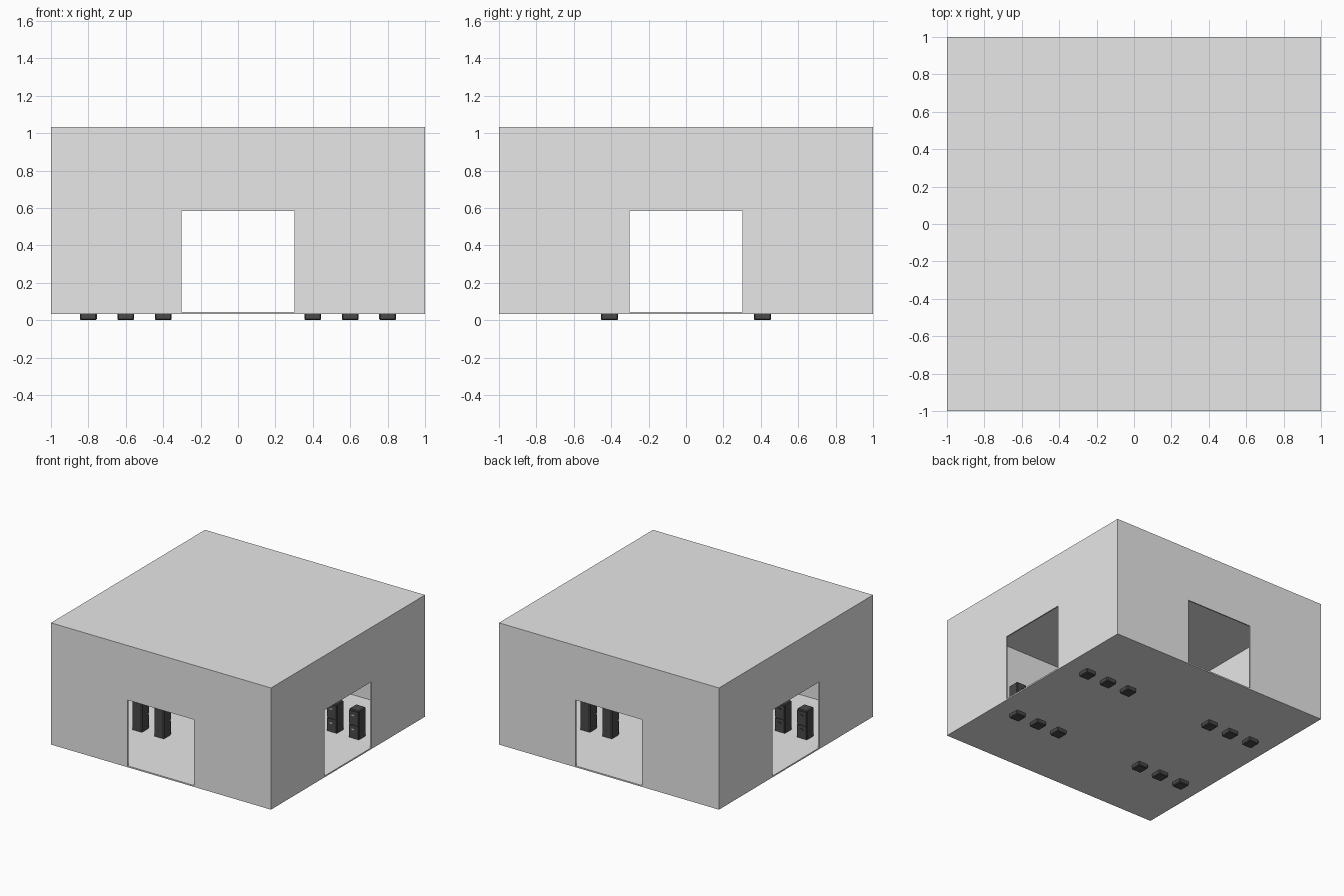
import bpy
import bmesh
from mathutils import Matrix, Vector

if "Cube" in bpy.data.objects:
    bpy.data.objects.remove(bpy.data.objects["Cube"], do_unlink=True)


def material(name, rgb):
    mat = bpy.data.materials.new(name)
    mat.use_nodes = True
    mat.diffuse_color = (*rgb, 1)
    node = next(n for n in mat.node_tree.nodes if n.type == "BSDF_PRINCIPLED")
    node.inputs["Base Color"].default_value = (*rgb, 1)
    return mat


WALL = material("pale grey", (0.8, 0.8, 0.8))
METAL = material("charcoal", (0.065, 0.068, 0.065))
HANDLE = material("light metal", (0.6, 0.6, 0.6))


def box(name, low, high, mat, bevel=0):
    """Box between two opposite corners, with optional bevelled edges."""
    low, high = Vector(low), Vector(high)
    bm = bmesh.new()
    bmesh.ops.create_cube(bm, size=1)
    bmesh.ops.transform(bm, verts=bm.verts, matrix=Matrix.Translation((low + high) / 2)
                        @ Matrix.Diagonal((*(high - low), 1)))
    if bevel:
        bmesh.ops.bevel(bm, geom=bm.edges[:], offset=bevel, segments=1, affect="EDGES")
    mesh = bpy.data.meshes.new(name)
    bm.to_mesh(mesh)
    bm.free()
    mesh.materials.append(mat)
    obj = bpy.data.objects.new(name, mesh)
    bpy.context.collection.objects.link(obj)
    return obj


# Hollow room with a doorway through each of the four walls
BASE, TOP, THICK = 0.033, 1.033, 0.01
DOOR, SILL, LINTEL = 0.302, 0.0445, 0.585
room = box("room_shell", (-1, -1, BASE), (1, 1, TOP), WALL)
inner = 1 - THICK
cutters = [
    box("cavity_cutter", (-inner, -inner, BASE + THICK), (inner, inner, TOP - THICK), WALL),
    box("front_back_cutter", (-DOOR, -1.2, SILL), (DOOR, 1.2, LINTEL), WALL),
    box("side_cutter", (-1.2, -DOOR, SILL), (1.2, DOOR, LINTEL), WALL),
]
for cutter in cutters:
    cutter.hide_render = True
    mod = room.modifiers.new(cutter.name, "BOOLEAN")
    mod.operation = "DIFFERENCE"
    mod.solver = "EXACT"
    mod.object = cutter
bpy.context.view_layer.update()
shell = bpy.data.meshes.new_from_object(
    room.evaluated_get(bpy.context.evaluated_depsgraph_get()))
room.modifiers.clear()
room.data = shell
for cutter in cutters:
    bpy.data.objects.remove(cutter, do_unlink=True)


def cabinet(tag, x, y, facing, handle_mat):
    """Two-drawer cabinet; facing is the y direction of its drawers."""
    parts = [box(f"cabinet_body_{tag}", (-0.045, -0.042, 0), (0.045, 0.05, 0.28), METAL, 0.006)]
    for i in range(2):
        z = 0.047 + i * 0.116
        parts.append(box(f"drawer_{tag}_{i}", (-0.04, -0.048, z), (0.04, -0.04, z + 0.106), METAL))
        parts.append(box(f"handle_{tag}_{i}", (-0.014, -0.053, z + 0.068),
                         (0.014, -0.046, z + 0.08), handle_mat))
    turn = Matrix.Rotation(0 if facing < 0 else 3.14159265, 4, "Z")
    for part in parts:
        part.data.transform(Matrix.Translation((x, y, 0)) @ turn)


# Two facing rows of cabinets, three on each side of the central aisle
for row, y, mat in (("back", 0.405, HANDLE), ("front", -0.405, METAL)):
    for col, x in enumerate((-0.8, -0.6, -0.4, 0.4, 0.6, 0.8)):
        cabinet(f"{row}_{col}", x, y, -1 if y > 0 else 1, mat)
